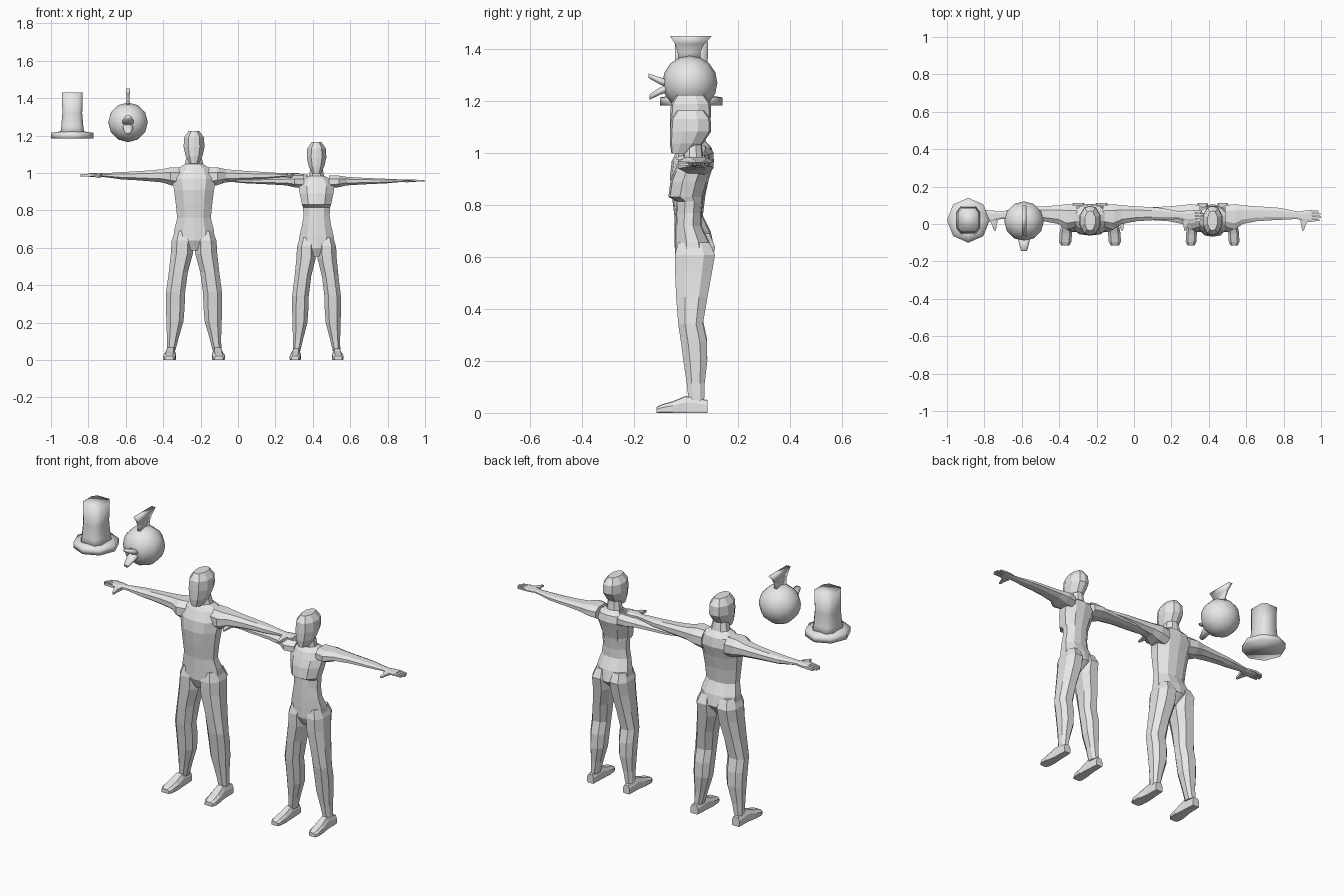
import bpy, bmesh, math
from mathutils import Vector, Matrix

grey = bpy.data.materials.new("plain_grey")
grey.diffuse_color = (0.8, 0.8, 0.8, 1)

# cross-section profiles in the unit square
TORSO = [(0, -1), (.55, -.9), (1, -.35), (1, .35), (.55, .9),
         (0, 1), (-.55, .9), (-1, .35), (-1, -.35), (-.55, -.9)]
LIMB = [(.5, -1), (1, -.45), (1, .45), (.5, 1), (-.5, 1), (-1, .45), (-1, -.45), (-.5, -1)]
SOLE = [(.9, -1), (1, -.8), (1, .3), (.6, 1), (-.6, 1), (-1, .3), (-1, -.8), (-.9, -1)]
CROWN = [(.65, -1), (1, -.6), (1, .6), (.65, 1), (-.65, 1), (-1, .6), (-1, -.6), (-.65, -1)]
ROUND = [(math.cos(i * math.pi / 4), math.sin(i * math.pi / 4)) for i in range(8)]
BLADE = [(1, -1), (1, 1), (-1, 1), (-1, -1)]


def loft(bm, rings, profile, axis, move=lambda p: p):
    """Skin rings (t, a0, a1, b0, b1) placed along an axis."""
    rows = []
    for t, a0, a1, b0, b1 in rings:
        row = []
        for u, v in profile:
            a = (a0 + a1) / 2 + u * (a1 - a0) / 2
            b = (b0 + b1) / 2 + v * (b1 - b0) / 2
            p = {'x': (t, a, b), 'y': (a, t, b), 'z': (a, b, t)}[axis]
            row.append(bm.verts.new(move(Vector(p))))
        rows.append(row)
    n = len(profile)
    for r, s in zip(rows, rows[1:]):
        for i in range(n):
            j = (i + 1) % n
            bm.faces.new((r[i], r[j], s[j], s[i]))
    bm.faces.new(rows[0])
    bm.faces.new(rows[-1])


def finish(bm, name, x=0, mirror=False, smooth=False):
    bmesh.ops.recalc_face_normals(bm, faces=bm.faces[:])
    for f in bm.faces:
        f.smooth = smooth
    me = bpy.data.meshes.new(name)
    bm.to_mesh(me)
    bm.free()
    me.materials.append(grey)
    ob = bpy.data.objects.new(name, me)
    ob.location.x = x
    bpy.context.collection.objects.link(ob)
    if mirror:
        m = ob.modifiers.new("mirror", 'MIRROR')
        m.use_mirror_merge = False
    return ob


def wide(rings):
    """Symmetric rings (t, half width, b0, b1) to full form."""
    return [(t, -w, w, b0, b1) for t, w, b0, b1 in rings]


MALE_TORSO = [(.585, .04, -.02, .06), (.64, .112, -.045, .108), (.70, .105, -.045, .095),
              (.76, .09, -.045, .065), (.84, .098, -.055, .075), (.91, .107, -.062, .09),
              (.97, .118, -.055, .108), (1.02, .095, -.03, .1), (1.047, .05, -.01, .075),
              (1.10, .036, -.01, .065)]
FEMALE_TORSO = [(.555, .03, -.02, .06), (.60, .1, -.042, .105), (.66, .092, -.042, .09),
                (.72, .078, -.04, .06), (.77, .07, -.038, .06), (.815, .072, -.036, .065),
                (.832, .078, -.068, .068), (.89, .09, -.06, .085), (.93, .096, -.045, .098),
                (.965, .08, -.03, .09), (.985, .04, -.01, .065), (1.04, .03, -.01, .06)]
HEAD = [(1.05, .026, -.056, .015), (1.09, .045, -.062, .065), (1.14, .056, -.062, .097),
        (1.19, .053, -.058, .095), (1.225, .028, -.035, .07)]
LEG = [(.69, .02, .10, -.03, .09), (.64, .004, .12, -.043, .112), (.57, .006, .124, -.042, .1),
       (.47, .033, .135, -.038, .083), (.36, .048, .15, -.03, .065), (.29, .05, .15, -.02, .08),
       (.21, .056, .148, -.01, .082), (.12, .082, .145, .003, .072), (.05, .1, .146, .01, .07)]
FOOT = [(.082, .105, .15, 0, .05), (.0, .1, .153, 0, .066), (-.05, .096, .163, 0, .045),
        (-.095, .1, .165, 0, .032), (-.114, .11, .155, 0, .022)]
ARM = [(.07, -.015, .1, .925, 1.03), (.125, -.03, .106, .935, 1.03), (.17, .0, .1, .95, 1.02),
       (.25, .015, .094, .957, 1.013), (.33, .02, .09, .963, 1.008), (.38, .022, .086, .965, 1.005),
       (.46, .026, .07, .976, 1.0), (.49, .025, .066, .979, .999), (.52, .01, .073, .977, 1.0),
       (.56, .012, .074, .98, .999)]


def figure(kind, x, torso, sx, sz, arm_z, arm_s):
    body = lambda p: Vector((p.x * sx, p.y, p.z * sz))
    reach = lambda p: Vector((p.x * sz, p.y, arm_z + (p.z - .99) * arm_s))
    # torso with neck
    bm = bmesh.new()
    loft(bm, wide(torso), TORSO, 'z')
    finish(bm, kind + "_torso", x)
    # head
    bm = bmesh.new()
    loft(bm, wide(HEAD), TORSO, 'z', lambda p: Vector((p.x * (sx + 1) / 2, p.y, p.z * sz)))
    finish(bm, kind + "_head", x)
    # legs and feet
    bm = bmesh.new()
    loft(bm, LEG, LIMB, 'z', body)
    finish(bm, kind + "_legs", x, mirror=True)
    bm = bmesh.new()
    loft(bm, FOOT, SOLE, 'y', body)
    finish(bm, kind + "_feet", x, mirror=True)
    # arms with palm
    bm = bmesh.new()
    loft(bm, ARM, LIMB, 'x', reach)
    finish(bm, kind + "_arms", x, mirror=True)
    # fingers and thumb
    bm = bmesh.new()
    for i, tip in enumerate((.6, .61, .607, .595)):
        y = .013 + i * .0155
        loft(bm, [(.55, y, y + .014, .982, .998), (tip, y + .003, y + .012, .981, .991)],
             BLADE, 'x', reach)
    loft(bm, [(.02, .492, .535, .98, .997), (-.01, .5, .522, .977, .993),
              (-.036, .503, .513, .974, .985)], BLADE, 'y', reach)
    finish(bm, kind + "_fingers", x, mirror=True)


figure("male", -.235, MALE_TORSO, 1, 1, .99, 1)
figure("female", .42, FEMALE_TORSO, .87, .951, .96, .65)

# top hat
bm = bmesh.new()
loft(bm, [(1.184, -.114, .114, -.1, .14), (1.215, -.114, .114, -.1, .14),
          (1.222, -.066, .066, -.055, .095)], ROUND, 'z')
finish(bm, "hat_brim", -.886, smooth=True)
bm = bmesh.new()
loft(bm, [(1.2, -.066, .066, -.055, .095), (1.25, -.059, .059, -.048, .088),
          (1.32, -.053, .053, -.043, .083), (1.43, -.056, .056, -.043, .085)], CROWN, 'z')
hat = finish(bm, "hat_crown", -.886, smooth=True)

# bird head: ball with poles at the sides
bm = bmesh.new()
bmesh.ops.create_uvsphere(bm, u_segments=16, v_segments=6, radius=.106)
bmesh.ops.transform(bm, verts=bm.verts[:],
                    matrix=Matrix.Translation((0, .015, 1.271)) @ Matrix.Rotation(math.pi / 2, 4, 'Y'))
finish(bm, "bird_head", -.588, smooth=True)
# open beak
bm = bmesh.new()
loft(bm, [(-.06, -.032, .032, 1.25, 1.282), (-.1, -.028, .028, 1.265, 1.292),
          (-.145, -.016, .016, 1.29, 1.308)], LIMB, 'y')
loft(bm, [(-.06, -.03, .03, 1.24, 1.272), (-.1, -.025, .025, 1.225, 1.253),
          (-.141, -.014, .014, 1.206, 1.226)], LIMB, 'y')
finish(bm, "bird_beak", -.588, smooth=True)
# fan-shaped crest
bm = bmesh.new()
loft(bm, [(1.355, -.008, .008, -.03, .055), (1.39, -.007, .007, -.032, .055),
          (1.42, -.009, .009, -.042, .07), (1.452, -.012, .012, -.062, .1)], BLADE, 'z')
finish(bm, "bird_crest", -.588, smooth=True)
